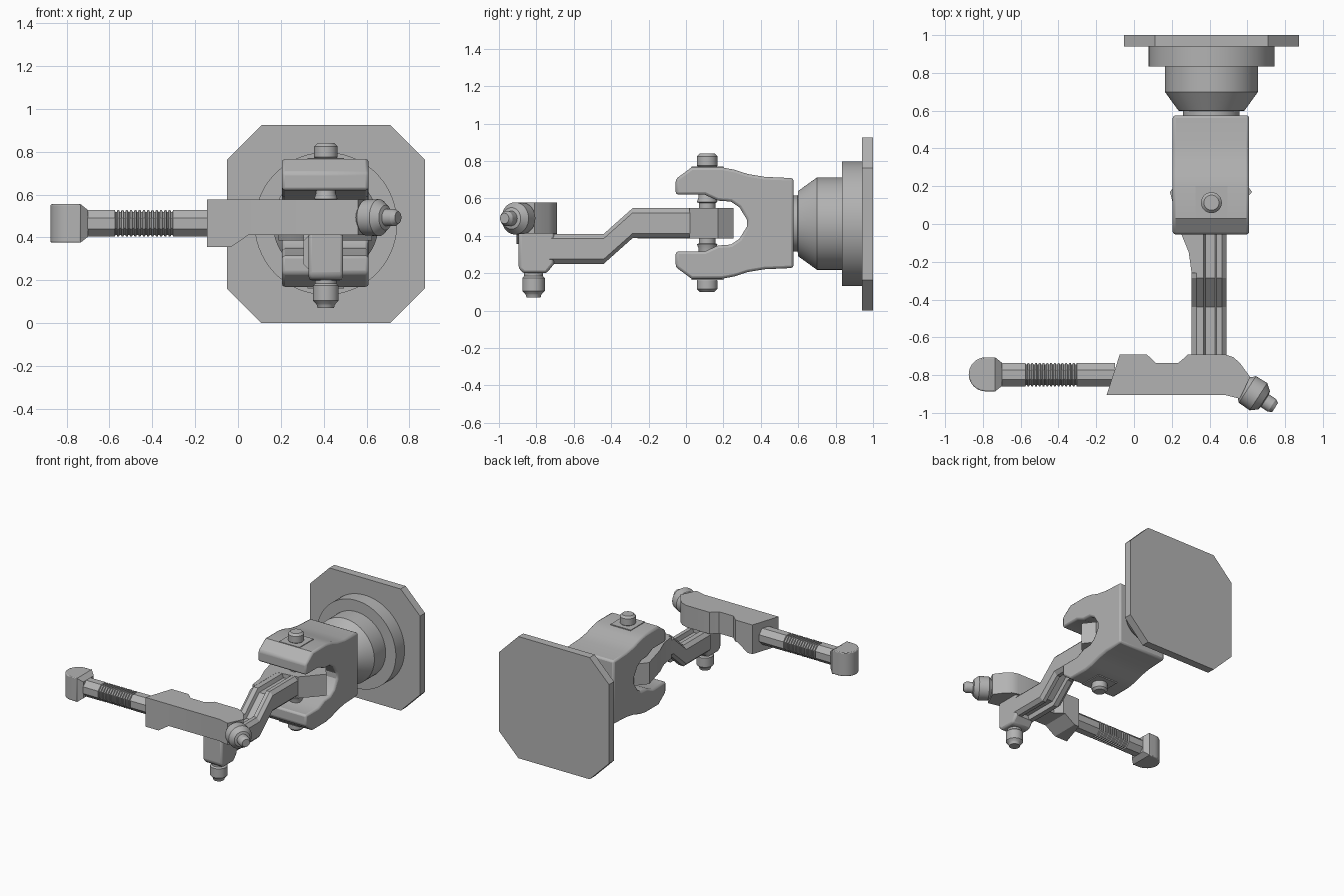
import bpy
import bmesh
import math
from mathutils import Vector

if "Cube" in bpy.data.objects:
    bpy.data.objects.remove(bpy.data.objects["Cube"])

GREY = (0.45, 0.45, 0.45, 1)
steel = bpy.data.materials.new("plain grey metal")
steel.use_nodes = True
steel.diffuse_color = GREY
steel.node_tree.nodes["Principled BSDF"].inputs["Base Color"].default_value = GREY
parts = []


def loft(name, rings, bevel=0):
    """Closed solid through matching rings of points, capped at both ends."""
    bm = bmesh.new()
    loops = [[bm.verts.new(p) for p in ring] for ring in rings]
    n = len(loops[0])
    for a, b in zip(loops, loops[1:]):
        for i in range(n):
            j = (i + 1) % n
            bm.faces.new((a[i], a[j], b[j], b[i]))
    bm.faces.new(loops[0])
    bm.faces.new(loops[-1])
    bmesh.ops.recalc_face_normals(bm, faces=bm.faces)
    mesh = bpy.data.meshes.new(name)
    bm.to_mesh(mesh)
    bm.free()
    mesh.materials.append(steel)
    obj = bpy.data.objects.new(name, mesh)
    bpy.context.collection.objects.link(obj)
    if bevel:
        mod = obj.modifiers.new("soft edges", "BEVEL")
        mod.width = bevel
        mod.segments = 2
        mod.limit_method = "ANGLE"
        mod.angle_limit = math.radians(40)
    parts.append(obj)
    return obj


def prism(name, axis, outline, lo, hi, bevel=0):
    """Extrude a flat outline along one axis."""
    def ring(t):
        pts = []
        for a, b in outline:
            p = [a, b]
            p.insert("xyz".index(axis), t)
            pts.append(p)
        return pts
    return loft(name, [ring(lo), ring(hi)], bevel)


def lathe(name, origin, direction, profile, sides=40):
    """Turn (distance, radius) pairs about an axis."""
    d = Vector(direction).normalized()
    u = d.orthogonal().normalized()
    v = d.cross(u)
    rings = []
    for t, r in profile:
        angles = [math.tau * (i + 0.5) / sides for i in range(sides)]
        rings.append([Vector(origin) + d * t + (u * math.cos(a) + v * math.sin(a)) * r
                      for a in angles])
    return loft(name, rings)


CX, CZ = 0.41, 0.465

# Mounting plate with cut corners
w, c = 0.4625, 0.30
plate = [(c, w), (w, c), (w, -c), (c, -w), (-c, -w), (-w, -c), (-w, c), (-c, w)]
prism("mounting_plate", "y", [(CX + x, w + z) for x, z in plate], 0.94, 1.0)

# Turned base
lathe("base_flange", (CX, 0, CZ), (0, 1, 0), [(0.835, 0.333), (0.945, 0.333)], 64)
lathe("base_neck", (CX, 0, CZ), (0, 1, 0),
      [(0.56, 0.15), (0.597, 0.15), (0.6, 0.175), (0.70, 0.247), (0.84, 0.247)], 64)

# Fork: upper half outline mirrored about the pin centre height
half = [(0.575, 0.24), (0.42, 0.247), (0.33, 0.262), (0.26, 0.285), (0.19, 0.298),
        (0.03, 0.298), (-0.055, 0.235), (-0.055, 0.152), (0.10, 0.152), (0.17, 0.12),
        (0.24, 0.115), (0.285, 0.085), (0.325, 0.02)]
fork = [(y, 0.468 + z) for y, z in half] + [(y, 0.468 - z) for y, z in reversed(half)]
prism("fork", "x", fork, 0.205, 0.61, 0.014)

# Hinge pin with heads and square washers
lathe("hinge_pin", (CX, 0.113, 0), (0, 0, 1),
      [(0.10, 0.04), (0.115, 0.055), (0.16, 0.055), (0.175, 0.045), (0.33, 0.045),
       (0.355, 0.055), (0.36, 0.044), (0.575, 0.044), (0.58, 0.055), (0.61, 0.045),
       (0.765, 0.045), (0.775, 0.055), (0.825, 0.055), (0.84, 0.04)])
square = [(0.325, 0.03), (0.495, 0.03), (0.495, 0.2), (0.325, 0.2)]
for side, z in (("upper", 0.762), ("lower", 0.163)):
    prism(side + "_washer", "z", square, z, z + 0.009)

# Pointed hub with a flare into the arm
hub = [(0.33, -0.26), (0.305, -0.26), (0.29, -0.15), (0.245, -0.04), (0.19, 0.17),
       (0.26, 0.255), (0.56, 0.255), (0.625, 0.17), (0.49, 0.02), (0.33, 0.0)]
prism("hinge_hub", "z", hub, 0.386, 0.549)

# Cranked arm with chamfered edges and a channel above and below
top = [(-0.093, 0.055), (-0.068, 0.08), (-0.03, 0.08), (-0.02, 0.05),
       (0.03, 0.05), (0.04, 0.08), (0.068, 0.08), (0.093, 0.055)]
section = top + [(x, -z) for x, z in reversed(top)]
path = [(0.05, 0.468), (-0.285, 0.468), (-0.44, 0.33), (-0.73, 0.33)]
loft("cranked_arm", [[(0.398 + x, y, z + dz) for x, dz in section] for y, z in path])

# End block and its lower pin
block = [(-0.895, 0.43), (-0.895, 0.225), (-0.87, 0.2), (-0.745, 0.2),
         (-0.705, 0.25), (-0.705, 0.43)]
prism("arm_end_block", "x", block, 0.33, 0.49, 0.015)
lathe("end_block_pin", (CX, -0.815, 0), (0, 0, 1),
      [(0.07, 0.038), (0.085, 0.042), (0.09, 0.045), (0.105, 0.06), (0.175, 0.06),
       (0.185, 0.05), (0.22, 0.05)])

# Cross bar with a deeper socket at its outer end
bar = [(0.05, -0.905), (0.48, -0.905), (0.56, -0.925), (0.615, -0.81), (0.56, -0.735),
       (0.525, -0.705), (0.48, -0.69), (0.285, -0.69), (0.265, -0.71), (0.235, -0.735),
       (0.115, -0.735), (0.09, -0.71), (0.065, -0.69), (0.05, -0.69)]
prism("cross_bar", "z", bar, 0.412, 0.577)


def socket_ring(x_front, x_back, z_low):
    return [(x_front, -0.905, z_low), (x_front, -0.905, 0.577),
            (x_back, -0.69, 0.577), (x_back, -0.69, z_low)]


loft("bar_socket", [socket_ring(-0.145, -0.075, 0.355), socket_ring(-0.035, -0.035, 0.355),
                    socket_ring(0.05, 0.05, 0.412)])

# Octagonal rod with a ribbed grip
grip = [(-0.74, 0.067)]
for i in range(14):
    x = -0.575 + 0.02 * i
    grip += [(x, 0.067), (x + 0.003, 0.058), (x + 0.009, 0.058), (x + 0.012, 0.067)]
grip.append((-0.10, 0.067))
lathe("ribbed_rod", (0, -0.798, 0.466), (1, 0, 0), grip, 8)

# Round-nosed tip tapering to the rod
arc = [math.pi * (0.5 + i / 16) for i in range(17)]
nose = [(-0.785 + 0.09 * math.cos(a), -0.796 + 0.09 * math.sin(a)) for a in arc]
prism("tip", "z", nose + [(-0.735, -0.886), (-0.735, -0.706)], 0.376, 0.556, 0.006)


def tip_ring(x, r):
    return [(x, -0.796 + r * a, 0.466 + r * b)
            for a, b in ((-1, -1), (1, -1), (1, 1), (-1, 1))]


loft("tip_taper", [tip_ring(-0.74, 0.09), tip_ring(-0.735, 0.09), tip_ring(-0.7, 0.062)])

# Angled knob on the bar end
lathe("end_knob", (0.575, -0.86, 0.493), (0.84, -0.54, 0),
      [(0, 0.06), (0.012, 0.066), (0.03, 0.084), (0.1, 0.086), (0.135, 0.058),
       (0.14, 0.04), (0.185, 0.04), (0.205, 0.028)])

# Smooth the turned surfaces, keep hard edges crisp
bpy.ops.object.select_all(action="DESELECT")
for obj in parts:
    obj.select_set(True)
bpy.context.view_layer.objects.active = parts[0]
bpy.ops.object.shade_smooth_by_angle(angle=math.radians(25))
